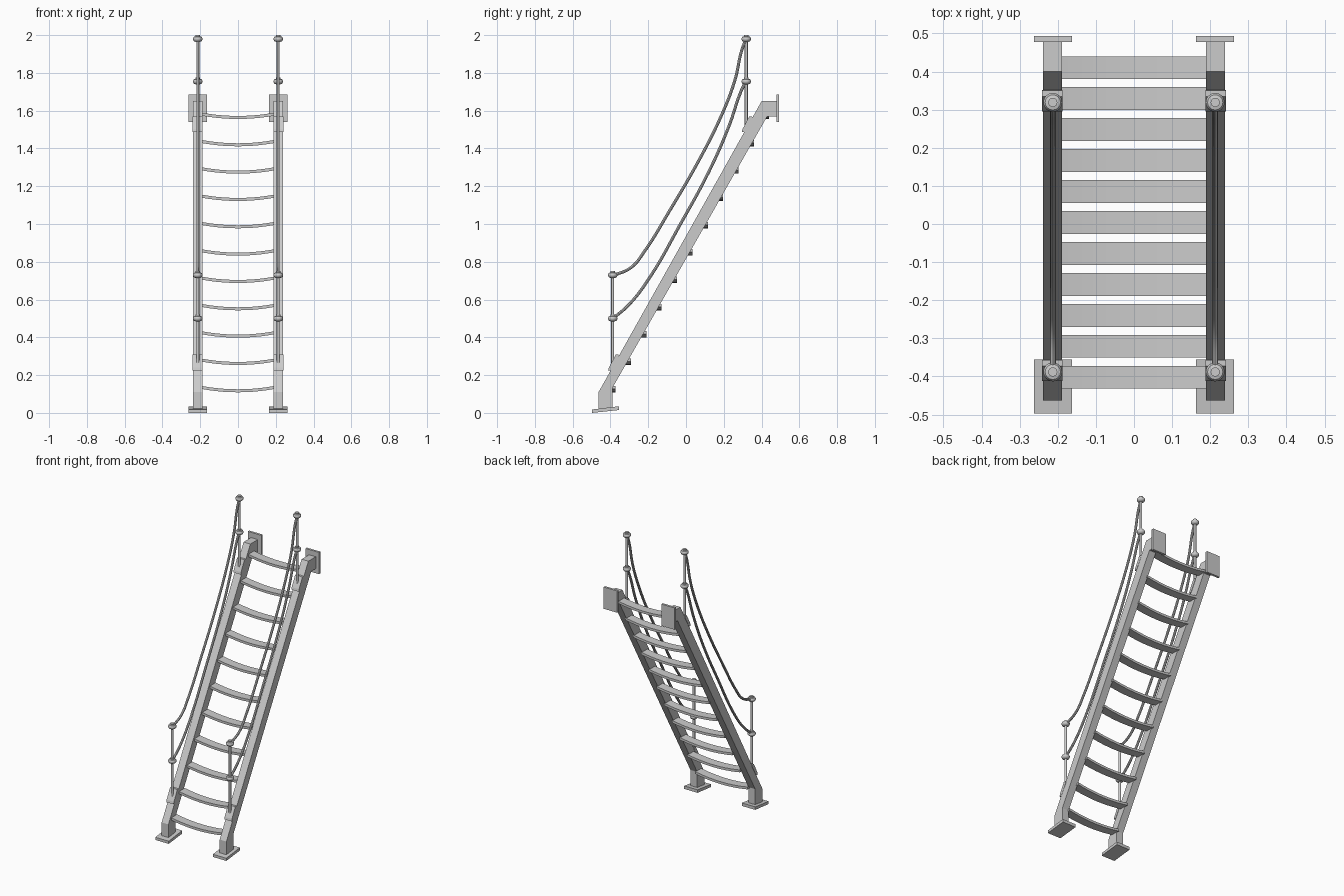
import bpy, bmesh, math
from mathutils import Matrix

if "Cube" in bpy.data.objects:
    bpy.data.objects.remove(bpy.data.objects["Cube"])

PX = 0.213  # side offset of stringers, posts and ropes


def make(name, bm, smooth=False):
    bmesh.ops.recalc_face_normals(bm, faces=bm.faces)
    me = bpy.data.meshes.new(name)
    bm.to_mesh(me)
    bm.free()
    ob = bpy.data.objects.new(name, me)
    bpy.context.collection.objects.link(ob)
    if smooth:
        shade(ob)
    return ob


def shade(ob):
    bpy.ops.object.select_all(action='DESELECT')
    ob.select_set(True)
    bpy.context.view_layer.objects.active = ob
    bpy.ops.object.shade_smooth_by_angle(angle=math.radians(40))


def extrude_yz(name, pts, x0, x1):
    """Extrude a y/z outline from x0 to x1."""
    bm = bmesh.new()
    a = [bm.verts.new((x0, y, z)) for y, z in pts]
    b = [bm.verts.new((x1, y, z)) for y, z in pts]
    bm.faces.new(a)
    bm.faces.new(b[::-1])
    n = len(pts)
    for i in range(n):
        j = (i + 1) % n
        bm.faces.new((a[i], b[i], b[j], a[j]))
    return make(name, bm)


def lathe(name, prof, loc, seg=16):
    """Revolve an r/z profile around a vertical axis."""
    bm = bmesh.new()
    rings = []
    for r, z in prof:
        rings.append([bm.verts.new((loc[0] + r * math.cos(2 * math.pi * k / seg),
                                    loc[1] + r * math.sin(2 * math.pi * k / seg),
                                    loc[2] + z)) for k in range(seg)])
    for p, q in zip(rings, rings[1:]):
        for k in range(seg):
            m = (k + 1) % seg
            bm.faces.new((p[k], p[m], q[m], q[k]))
    bm.faces.new(rings[0][::-1])
    bm.faces.new(rings[-1])
    return make(name, bm, True)


def rope(name, pts, x):
    cu = bpy.data.curves.new(name, 'CURVE')
    cu.dimensions = '3D'
    cu.bevel_depth = 0.008
    cu.bevel_resolution = 2
    cu.resolution_u = 5
    cu.use_fill_caps = True
    sp = cu.splines.new('BEZIER')
    sp.bezier_points.add(len(pts) - 1)
    for p, (y, z) in zip(sp.bezier_points, pts):
        p.co = (x, y, z)
        p.handle_left_type = p.handle_right_type = 'AUTO'
    ob = bpy.data.objects.new(name, cu)
    bpy.context.collection.objects.link(ob)
    bpy.ops.object.select_all(action='DESELECT')
    ob.select_set(True)
    bpy.context.view_layer.objects.active = ob
    bpy.ops.object.convert(target='MESH')
    shade(bpy.context.object)


STRINGER = [(-0.463, 0.02), (-0.463, 0.11), (0.40, 1.65), (0.485, 1.65),
            (0.485, 1.57), (0.43, 1.57), (-0.388, 0.135), (-0.388, 0.02)]
FOOT = [(-0.497, 0.0), (-0.497, 0.018), (-0.355, 0.035), (-0.355, 0.015)]
WALL = [(0.478, 1.54), (0.493, 1.54), (0.493, 1.685), (0.478, 1.685)]
BRACKET = [(-0.412, 0.225), (-0.408, 0.24), (-0.372, 0.308), (-0.357, 0.308),
           (-0.355, 0.295), (-0.395, 0.225)]
UPPER_ROPE = [(-0.39, 0.725), (-0.29, 0.77), (-0.22, 0.855), (-0.09, 1.065),
              (0.07, 1.34), (0.19, 1.58), (0.26, 1.765), (0.295, 1.92), (0.318, 1.98)]
LOWER_ROPE = [(-0.39, 0.497), (-0.30, 0.575), (-0.19, 0.72), (-0.035, 0.99),
              (0.125, 1.285), (0.23, 1.525), (0.29, 1.70), (0.318, 1.758)]
COLLAR = [(0.010, -0.016), (0.020, -0.012), (0.025, -0.004), (0.025, 0.004),
          (0.020, 0.011), (0.012, 0.013), (0.012, 0.02)]

for s, side in ((-1, "left"), (1, "right")):
    # rails with foot and wall plates
    extrude_yz(side + "_stringer", STRINGER, s * 0.189, s * 0.239)
    extrude_yz(side + "_foot_plate", FOOT, s * 0.163, s * 0.262)
    extrude_yz(side + "_wall_plate", WALL, s * 0.163, s * 0.262)

    # handrail posts, brackets and rope collars
    for label, y, dy, dz, zb, zs in (("lower", -0.388, 0, 0, 0.22, (0.50, 0.73)),
                                     ("upper", 0.319, 0.707, 1.262, 1.48, (1.755, 1.98))):
        pre = side + "_" + label
        extrude_yz(pre + "_bracket", [(a + dy, b + dz) for a, b in BRACKET],
                   s * 0.187, s * 0.241)
        lathe(pre + "_post", [(0.008, zb), (0.008, zs[1])], (s * PX, y, 0), 12)
        for i, z in enumerate(zs):
            lathe(f"{pre}_collar_{i + 1}", COLLAR, (s * PX, y, z))

    # sagging hand ropes
    rope(side + "_upper_rope", UPPER_ROPE, s * PX)
    rope(side + "_lower_rope", LOWER_ROPE, s * PX)

# eleven sagging treads
N = 10
for t in range(11):
    yc, zt = -0.402 + 0.0812 * t, 0.143 + 0.1447 * t
    bm = bmesh.new()
    rows = []
    for i in range(N + 1):
        u = 2 * i / N - 1
        z = zt - 0.018 * (1 - u * u)
        rows.append([bm.verts.new((u * 0.195, yc + dy, z + dz)) for dy, dz in
                     ((-0.03, 0), (0.03, 0), (0.03, -0.016), (-0.03, -0.016))])
    for a, b in zip(rows, rows[1:]):
        for k in range(4):
            m = (k + 1) % 4
            bm.faces.new((a[k], a[m], b[m], b[k]))
    bm.faces.new(rows[0])
    bm.faces.new(rows[-1][::-1])
    make(f"tread_{t + 1}", bm, True)
